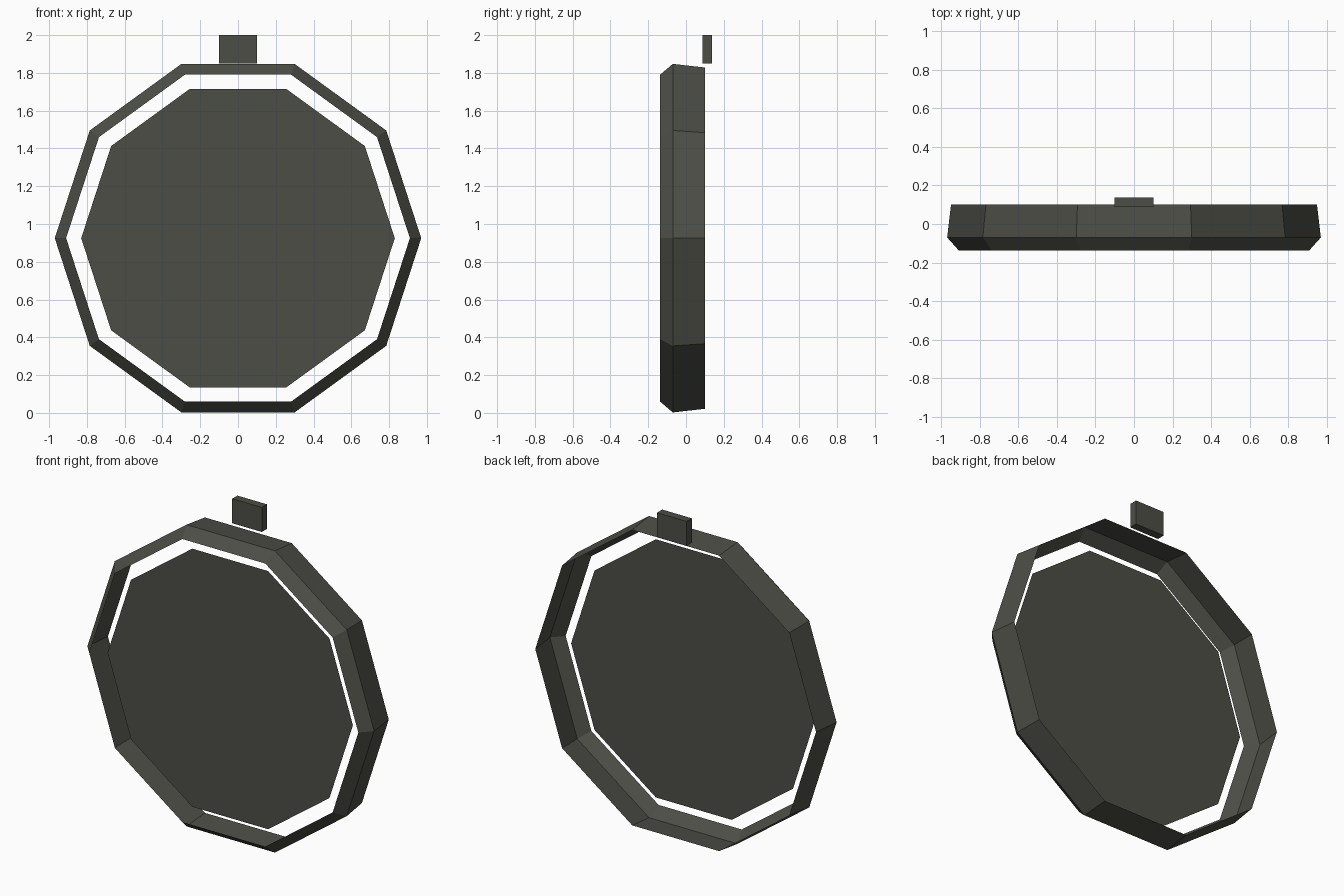
import bpy
import bmesh
from math import cos, sin, tau

cube = bpy.data.objects.get("Cube")
if cube:
    bpy.data.objects.remove(cube, do_unlink=True)

SIDES = 10
CENTRE_Z = 0.925

# One dark olive grey for every part
grey = bpy.data.materials.new("dark_olive_grey")
grey.use_nodes = True
colour = (0.075, 0.075, 0.063, 1)
grey.diffuse_color = colour
grey.node_tree.nodes["Principled BSDF"].inputs["Base Color"].default_value = colour


def finish(name, bm):
    mesh = bpy.data.meshes.new(name)
    bm.to_mesh(mesh)
    bm.free()
    mesh.materials.append(grey)
    obj = bpy.data.objects.new(name, mesh)
    bpy.context.collection.objects.link(obj)
    return obj


def loop(bm, radius, y):
    """Ten-sided ring of vertices facing the front."""
    return [bm.verts.new((radius * cos(tau * i / SIDES), y,
                          CENTRE_Z + radius * sin(tau * i / SIDES)))
            for i in range(SIDES)]


# Rim: thin open band with a bevelled front lip
bm = bmesh.new()
loops = [loop(bm, r, y) for r, y in ((0.91, -0.137), (0.97, -0.07), (0.95, 0.10))]
for front, back in zip(loops, loops[1:]):
    for i in range(SIDES):
        j = (i + 1) % SIDES
        bm.faces.new((front[i], front[j], back[j], back[i]))
finish("rim", bm)

# Flat face plate floating inside the rim
bm = bmesh.new()
bm.faces.new(loop(bm, 0.83, -0.075))
finish("face_plate", bm)

# Small tab above the back edge of the rim
bm = bmesh.new()
bmesh.ops.create_cube(bm, size=1)
bmesh.ops.scale(bm, vec=(0.20, 0.05, 0.15), verts=bm.verts)
bmesh.ops.translate(bm, vec=(0, 0.112, 1.925), verts=bm.verts)
finish("hanging_tab", bm)
